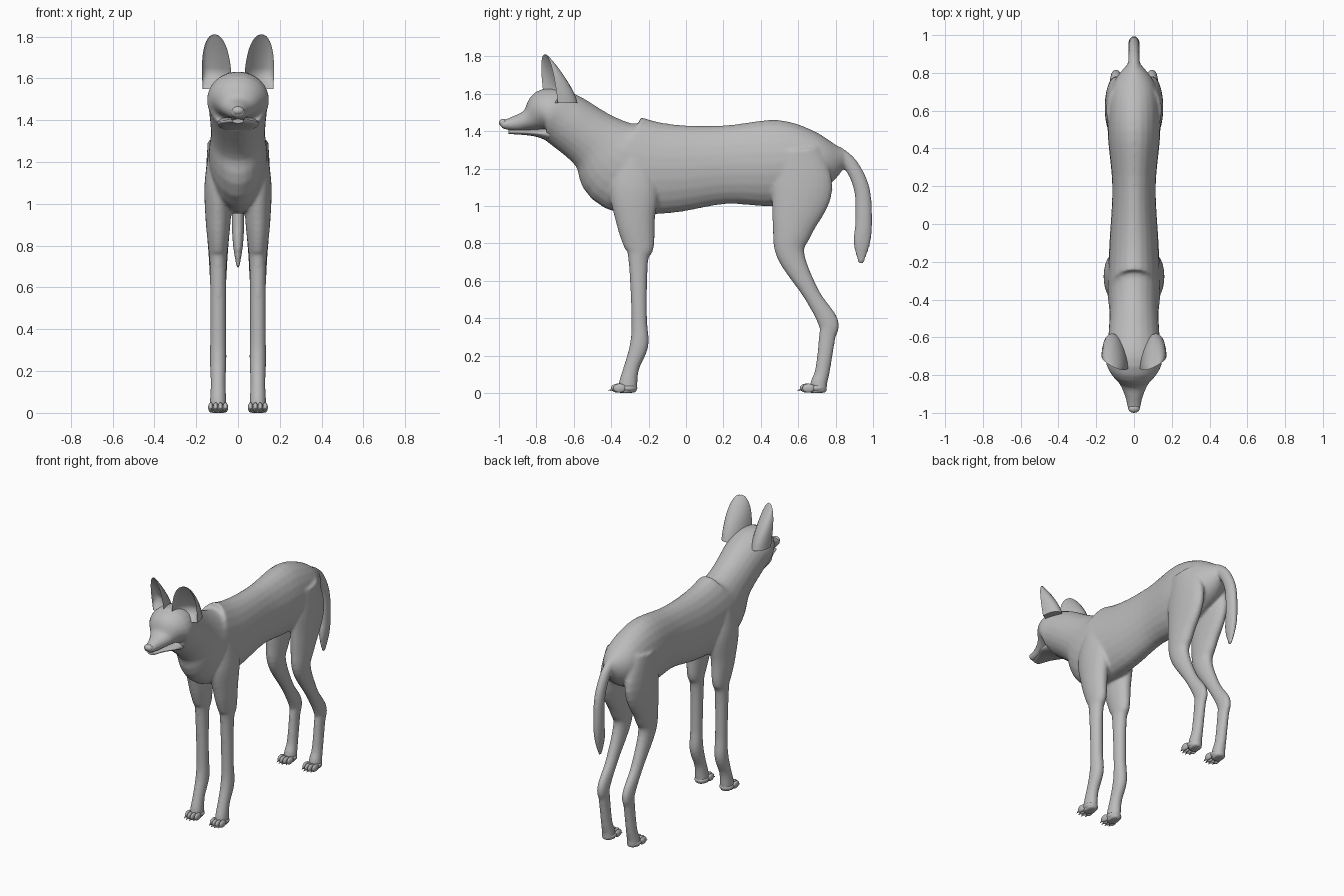
import bpy, bmesh, math
from mathutils import Matrix, Vector

if "Cube" in bpy.data.objects:
    bpy.data.objects.remove(bpy.data.objects["Cube"])

shade = (.5, .5, .5, 1)
fur = bpy.data.materials.new("plain grey")
fur.use_nodes = True
fur.diffuse_color = shade
fur.node_tree.nodes["Principled BSDF"].inputs["Base Color"].default_value = shade


def finish(name, bm):
    bmesh.ops.recalc_face_normals(bm, faces=bm.faces)
    mesh = bpy.data.meshes.new(name)
    bm.to_mesh(mesh)
    bm.free()
    mesh.materials.append(fur)
    obj = bpy.data.objects.new(name, mesh)
    bpy.context.collection.objects.link(obj)
    bpy.ops.object.select_all(action='DESELECT')
    obj.select_set(True)
    bpy.context.view_layer.objects.active = obj
    bpy.ops.object.shade_smooth_by_angle(angle=math.radians(60))
    return obj


def spline(rows, steps=5):
    # Smooth interpolation through rows of section values
    out = []
    last = len(rows) - 1
    for i in range(last):
        before, start, end, after = (Vector(rows[min(max(j, 0), last)])
                                     for j in range(i - 1, i + 3))
        enter = (end - before) / 2
        leave = (after - start) / 2
        for k in range(steps):
            t = k / steps
            ease = t * t * (3 - 2 * t)
            out.append(start.lerp(end, ease) + enter * t * (1 - t) ** 2
                       - leave * t * t * (1 - t))
    return out + [Vector(rows[last])]


def skin(bm, rings):
    # Bridge consecutive rings and cap both ends
    rings = [[bm.verts.new(point) for point in ring] for ring in rings]
    count = len(rings[0])
    for lower, upper in zip(rings, rings[1:]):
        for i in range(count):
            j = (i + 1) % count
            bm.faces.new((lower[i], lower[j], upper[j], upper[i]))
    bm.faces.new(rings[0])
    bm.faces.new(rings[-1])


def turn(count):
    return [math.tau * i / count for i in range(count)]


def loft(bm, rows, x=0):
    # Row: y, z, radius across the path, half width; ellipses square to the path
    path = spline(rows)
    rings = []
    for i, (y, z, radius, width) in enumerate(path):
        ahead = path[min(i + 1, len(path) - 1)]
        behind = path[max(i - 1, 0)]
        along = Vector((0, ahead[0] - behind[0], ahead[1] - behind[1])).normalized()
        across = Vector((0, -along.z, along.y))
        rings.append([Vector((x + width * math.sin(a), y, z)) + across * radius * math.cos(a)
                      for a in turn(24)])
    skin(bm, rings)


def ball(bm, centre, size, tilt=0):
    place = (Matrix.Translation(centre) @ Matrix.Rotation(tilt, 4, 'Z')
             @ Matrix.Diagonal((*size, 1)))
    bmesh.ops.create_uvsphere(bm, u_segments=16, v_segments=10, radius=1, matrix=place)


# Trunk, neck and head, from the rump to the muzzle
trunk = [(.84, 1.26, .05, .04), (.72, 1.24, .15, .12), (.5, 1.23, .23, .14),
         (.2, 1.22, .21, .115), (-.1, 1.2, .24, .13), (-.34, 1.23, .26, .14),
         (-.48, 1.34, .17, .13), (-.65, 1.46, .15, .14), (-.75, 1.5, .13, .145),
         (-.84, 1.46, .06, .08), (-.92, 1.44, .04, .045), (-.99, 1.435, .02, .033)]
# Legs, from the hidden root to the paw
front_leg = [(-.29, 1.28, .07, .04), (-.28, 1.1, .13, .065), (-.27, .92, .105, .06),
             (-.25, .78, .08, .046), (-.255, .7, .052, .04), (-.25, .4, .042, .038),
             (-.25, .26, .05, .04), (-.29, .14, .042, .036), (-.31, .05, .05, .04),
             (-.31, 0, .05, .04)]
hind_leg = [(.6, 1.3, .11, .05), (.62, 1.1, .165, .06), (.57, .88, .11, .055),
            (.56, .74, .075, .045), (.67, .53, .045, .035), (.76, .38, .055, .032),
            (.755, .3, .045, .03), (.73, .12, .04, .033), (.71, .05, .045, .04),
            (.71, 0, .045, .04)]
tail = [(.8, 1.28, .045, .035), (.88, 1.22, .04, .03), (.94, 1.09, .043, .03),
        (.95, .92, .046, .03), (.94, .8, .045, .024), (.935, .69, .015, .006)]
jaw = [(-.73, 1.385, .04, .1), (-.8, 1.39, .02, .09), (-.87, 1.394, .014, .055),
       (-.95, 1.395, .01, .027)]
leg_x = .095

bm = bmesh.new()
loft(bm, trunk)
loft(bm, tail)
for side in (1, -1):
    loft(bm, front_leg, side * leg_x)
    loft(bm, hind_leg, side * leg_x)
    ball(bm, (side * .075, -.765, 1.558), (.04, .03, .018), side * .4)  # brow
body = finish("body", bm)
# Fuse the overlapping forms into one skin
fuse = body.modifiers.new("fuse", 'REMESH')
fuse.mode = 'VOXEL'
fuse.voxel_size = .009
fuse.use_smooth_shade = True
relax = body.modifiers.new("relax", 'SMOOTH')
relax.factor = .5
relax.iterations = 8

# Lower jaw, set back beneath the upper lip
bm = bmesh.new()
loft(bm, jaw)
finish("lower_jaw", bm)

bm = bmesh.new()
ball(bm, (0, -.977, 1.445), (.03, .023, .021))
finish("nose", bm)


def make_ear(name, side):
    # Pointed cup, hollow on its front face
    bm = bmesh.new()
    rings = []
    levels = 12
    for k in range(levels + 1):
        t = math.sin(math.pi / 2 * k / levels)
        width = .068 * math.sqrt(1 - t ** 3) + .003
        depth = .13 * (1 - t ** 1.5) + .006
        hollow = .6 * min(1, 4 * t)
        ring = []
        for a in turn(24):
            lean = math.cos(a) * width
            bulge = max(math.sin(a), -hollow * math.sin(a)) * depth
            ring.append((side * (.098 + .014 * t + lean),
                         -.72 - .035 * t + lean / 2 + bulge, 1.55 + .26 * t))
        rings.append(ring)
    skin(bm, rings)
    finish(name, bm)


def make_eye(name, side):
    # Eyeball between an upper and a lower lid
    bm = bmesh.new()
    centre = Vector((side * .07, -.797, 1.522))
    ball(bm, centre, (.02, .014, .014), side * .6)
    for rise in (.015, -.015):
        ball(bm, centre + Vector((0, 0, rise)), (.026, .014, .005), side * .6)
    finish(name, bm)


def make_paw(name, x, y):
    # Pad with four toes and claws, flattened on the ground
    bm = bmesh.new()
    ball(bm, (x, y + .035, .026), (.046, .05, .025))
    for k in (-1.5, -.5, .5, 1.5):
        toe = Vector((x + k * .0235, y - .028 + abs(k) * .012, .026))
        ball(bm, toe, (.0125, .034, .024))
        claw = (Matrix.Translation(toe + Vector((0, -.036, -.01)))
                @ Matrix.Rotation(math.radians(105), 4, 'X'))
        bmesh.ops.create_cone(bm, cap_ends=True, segments=8, radius1=.007,
                              radius2=.001, depth=.024, matrix=claw)
    for v in bm.verts:
        v.co.z = max(v.co.z, 0)
    finish(name, bm)


for side, label in ((1, "left"), (-1, "right")):
    make_ear(label + "_ear", side)
    make_eye(label + "_eye", side)
    make_paw(label + "_front_paw", side * leg_x, -.345)
    make_paw(label + "_hind_paw", side * leg_x, .665)
